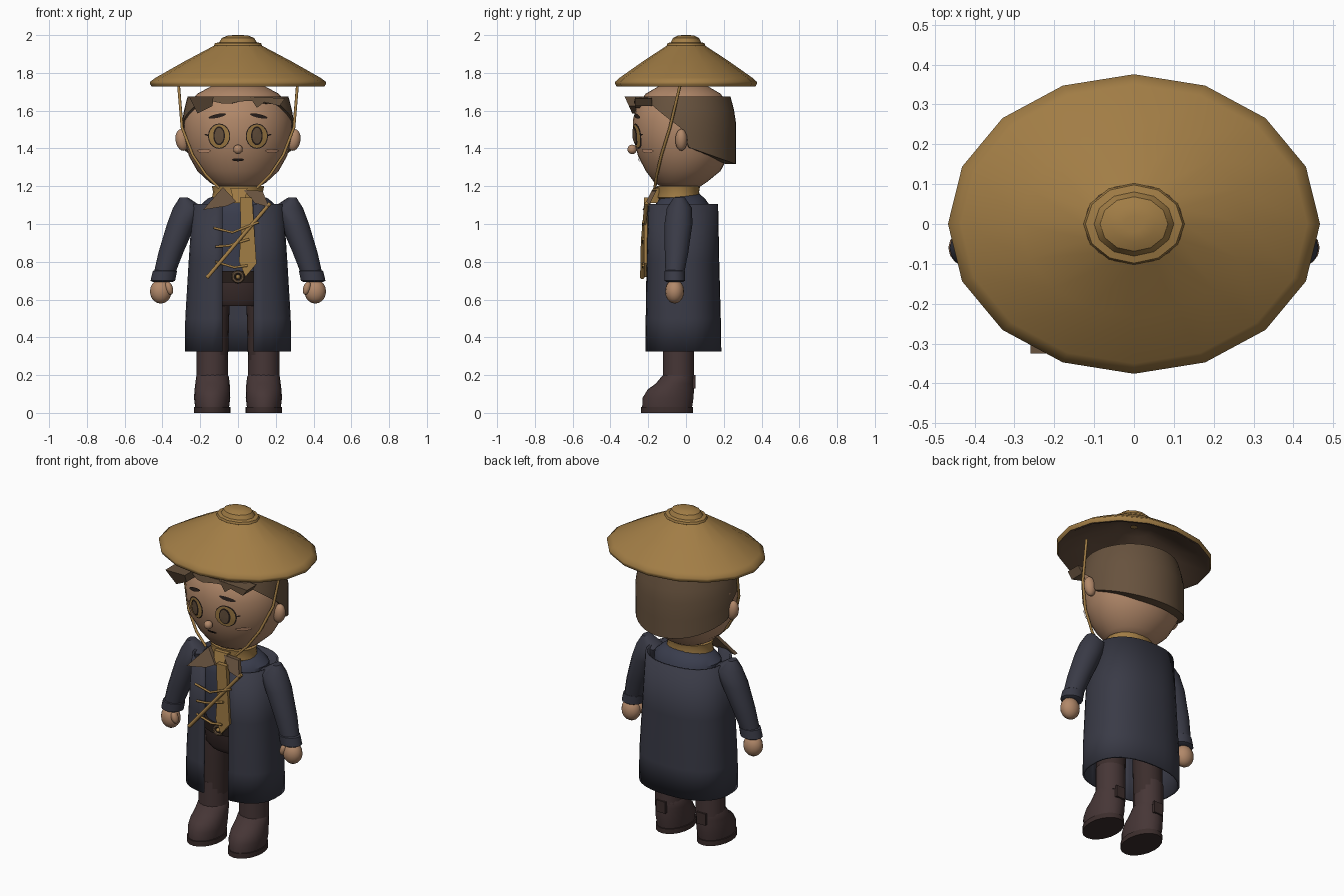
import bpy, bmesh, math
from mathutils import Vector
from mathutils.bvhtree import BVHTree

if "Cube" in bpy.data.objects:
    bpy.data.objects.remove(bpy.data.objects["Cube"])


def material(name, r, g, b):
    m = bpy.data.materials.new(name)
    m.diffuse_color = tuple((c / 255) ** 2.2 for c in (r, g, b)) + (1,)
    m.use_nodes = True
    m.node_tree.nodes["Principled BSDF"].inputs["Base Color"].default_value = m.diffuse_color
    return m


GOLD = material("straw_gold", 160, 124, 71)
HAIR = material("hair_brown", 103, 83, 64)
SKIN = material("skin", 176, 135, 105)
NAVY = material("coat_navy", 60, 61, 72)
SHIRT = material("shirt_blue", 60, 63, 78)
PANTS = material("trouser_brown", 62, 49, 48)
BOOT = material("boot_leather", 72, 57, 57)
INK = material("dark_ink", 42, 34, 31)
CHEEK = material("cheek_blush", 208, 155, 122)
LINING = material("hat_lining", 98, 77, 62)


def finish(bm, name, mat, angle=40, normals=True):
    if normals:
        bmesh.ops.recalc_face_normals(bm, faces=bm.faces)
    me = bpy.data.meshes.new(name)
    bm.to_mesh(me)
    bm.free()
    ob = bpy.data.objects.new(name, me)
    bpy.context.collection.objects.link(ob)
    me.materials.append(mat)
    bpy.ops.object.select_all(action='DESELECT')
    ob.select_set(True)
    bpy.context.view_layer.objects.active = ob
    if angle:
        bpy.ops.object.shade_smooth_by_angle(angle=math.radians(angle))
    return ob


def skin_rings(bm, rings, closed=True, caps=True):
    rows = [[bm.verts.new(p) for p in ring] for ring in rings]
    n = len(rows[0])
    for a, b in zip(rows, rows[1:]):
        for i in range(n if closed else n - 1):
            j = (i + 1) % n
            bm.faces.new((a[i], a[j], b[j], b[i]))
    if caps:
        bm.faces.new(rows[0])
        bm.faces.new(rows[-1])


def loft(name, rings, mat, n=20, caps=True, angle=40):
    """Stack of ellipses given as (cx, cy, z, rx, ry)."""
    bm = bmesh.new()
    turn = [2 * math.pi * i / n for i in range(n)]
    skin_rings(bm, [[(cx + rx * math.cos(t), cy + ry * math.sin(t), z) for t in turn]
                    for cx, cy, z, rx, ry in rings], caps=caps)
    return finish(bm, name, mat, angle)


def ellipsoid(name, c, r, mat, tilt=0):
    bm = bmesh.new()
    bmesh.ops.create_uvsphere(bm, u_segments=16, v_segments=10, radius=1)
    ob = finish(bm, name, mat, 60)
    ob.location, ob.scale, ob.rotation_euler = c, r, (0, tilt, 0)
    return ob


def prism(name, pts, y0, y1, mat, lean=0):
    """Outline in x and z, extruded from y0 to y1; lean pushes lower points forward."""
    bm = bmesh.new()
    top = max(z for x, z in pts)
    skin_rings(bm, [[(x, y - lean * (top - z), z) for x, z in pts] for y in (y0, y1)])
    return finish(bm, name, mat, 0)


def tube(name, pts, r, mat):
    cu = bpy.data.curves.new(name, 'CURVE')
    cu.dimensions, cu.bevel_depth, cu.bevel_resolution = '3D', r, 1
    cu.use_fill_caps = True
    sp = cu.splines.new('POLY')
    sp.points.add(len(pts) - 1)
    for p, co in zip(sp.points, pts):
        p.co = (*co, 1)
    ob = bpy.data.objects.new(name, cu)
    cu.materials.append(mat)
    bpy.context.collection.objects.link(ob)
    bpy.ops.object.select_all(action='DESELECT')
    ob.select_set(True)
    bpy.context.view_layer.objects.active = ob
    bpy.ops.object.convert(target='MESH')


# Straw hat with knob and darker underside
K = 0.805
loft("hat", [(0, 0, z, r, r * K) for z, r in
             [(1.728, .457), (1.74, .465), (1.752, .467), (1.775, .435), (1.86, .285), (1.945, .125)]],
     GOLD, 16, caps=False, angle=75)
loft("hat_knob", [(0, 0, z, r, r * K) for z, r in
                  [(1.935, .118), (1.945, .127), (1.957, .122), (1.962, .1), (1.985, .085),
                   (1.997, .055), (2.0, .025)]], GOLD, 12, angle=35)
loft("hat_lining", [(0, 0, z, r, r * K) for z, r in
                    [(1.728, .458), (1.73, .44), (1.82, .27), (1.91, .1), (1.92, .02)]],
     LINING, 16, caps=False, angle=60)

# Head
HEAD = [(1.19, .10), (1.22, .15), (1.28, .215), (1.36, .26), (1.45, .285),
        (1.55, .29), (1.63, .265), (1.69, .215), (1.73, .14), (1.75, .05)]
head = loft("head", [(0, -.015 - .015 * (z < 1.25), z, r, r * .92) for z, r in HEAD], SKIN, 32, angle=60)
bm = bmesh.new()
bm.from_mesh(head.data)
tree = BVHTree.FromBMesh(bm)
bm.free()


def face_patch(name, x, z, rx, rz, mat, layer=1, tilt=0, n=20):
    """Thin oval laid onto the face."""
    def on_face(u, v):
        px = x + u * math.cos(tilt) - v * math.sin(tilt)
        pz = z + u * math.sin(tilt) + v * math.cos(tilt)
        hit = tree.ray_cast(Vector((px, -1, pz)), Vector((0, 1, 0)))[0]
        return px, hit.y - .004 * layer, pz
    bm = bmesh.new()
    mid = bm.verts.new(on_face(0, 0))
    rim = [bm.verts.new(on_face(rx * math.cos(t), rz * math.sin(t)))
           for t in (2 * math.pi * i / n for i in range(n))]
    for i in range(n):
        bm.faces.new((mid, rim[i], rim[(i + 1) % n]))
    finish(bm, name, mat, 60, normals=False)


# Face details
for s in (-1, 1):
    face_patch("eye_outline", s * .1, 1.465, .059, .067, INK, 1)
    face_patch("eye_iris", s * .1, 1.465, .054, .062, GOLD, 2)
    face_patch("eye_ring", s * .1, 1.467, .031, .05, INK, 3)
    face_patch("eye_pupil", s * .1, 1.467, .024, .042, HAIR, 4)
    face_patch("eye_lash", s * .166, 1.472, .012, .004, INK, 2, s * .3)
    face_patch("eyebrow", s * .11, 1.572, .047, .01, INK, 2, -s * .22)
    face_patch("cheek", s * .18, 1.387, .035, .011, CHEEK, 3)
    ellipsoid("ear", (s * .295, -.025, 1.445), (.036, .032, .058), SKIN, s * .15)
    # Chin cord from hat to throat
    tube("chin_cord", [(s * .315, -.03, 1.74), (s * .296, -.085, 1.51), (s * .24, -.13, 1.365),
                       (s * .17, -.155, 1.26), (s * .1, -.165, 1.19)], .008, GOLD)
face_patch("mouth", 0, 1.34, .032, .008, INK, 2)
ellipsoid("nose", (0, -.285, 1.395), (.025, .025, .025), SKIN)


# Hair: open-topped shell, long at the back, short fringe in front
def hair_bottom(y, t):
    if y > 0:
        return 1.41 - y * .38
    if y > -.03:
        return 1.41 - y * 3.3
    if y > -.2:
        return 1.51 - (y + .03) * .72
    return 1.632 + .02 * abs(math.sin(3.5 * t))


def hair_ring(f, shrink=1):
    out = []
    for i in range(40):
        t = 2 * math.pi * i / 40
        c, s = math.cos(t), math.sin(t)
        low = hair_bottom(-.03 + .275 * s, t)
        z = low + (1.675 - low) * f
        k = 1 - .1 * max(0, (z - 1.53) / .145) ** 1.5
        ry = .295 if s > 0 else .264
        out.append((.296 * k * shrink * c, -.03 + ry * k * shrink * s, z))
    return out


bm = bmesh.new()
skin_rings(bm, [hair_ring(0, .82), hair_ring(0), hair_ring(.3), hair_ring(.6),
                hair_ring(.8), hair_ring(1), hair_ring(1, .75)], caps=False)
finish(bm, "hair", HAIR, 45)
# Fringe tufts: wedges leaning out of the hairline
prism("fringe_tuft_left", [(-.26, 1.675), (-.13, 1.675), (-.135, 1.625), (-.215, 1.585)],
      -.325, -.225, HAIR, -.45)
prism("fringe_tuft_right", [(.06, 1.675), (.25, 1.665), (.22, 1.625), (.14, 1.645), (.1, 1.615)],
      -.27, -.18, HAIR)

# Torso, hips, belt
loft("shirt", [(0, -.02, z, rx, ry) for z, rx, ry in
               [(.70, .17, .15), (.9, .18, .16), (1.05, .2, .16), (1.1, .2, .145),
                (1.135, .16, .12), (1.16, .1, .09)]], SHIRT, 24)
loft("hips", [(0, -.02, z, rx, ry) for z, rx, ry in
              [(.565, .15, .12), (.6, .18, .145), (.71, .18, .155)]], PANTS, 24)
loft("belt", [(0, -.02, z, .185, .168) for z in (.69, .75)], INK, 24)
bpy.ops.mesh.primitive_torus_add(location=(0, -.192, .72), rotation=(math.pi / 2, 0, 0), major_radius=.026,
                                 minor_radius=.009, major_segments=12, minor_segments=6)
bpy.context.object.name = "buckle"
bpy.context.object.data.materials.append(HAIR)
ellipsoid("buckle_stud", (0, -.19, .72), (.012, .012, .012), GOLD)


# Long coat, open down the front, squarer in front than behind
def coat_ring(z, a, b, cy):
    t0 = math.asin((.083 / a) ** (1 / .72))
    ring = []
    for i in range(33):
        t = t0 + (2 * math.pi - 2 * t0) * i / 32
        s, c = math.sin(t), math.cos(t)
        p = .72 if c > 0 else .86
        ring.append((a * math.copysign(abs(s) ** p, s), cy - b * math.copysign(abs(c) ** p, c), z))
    return ring


bm = bmesh.new()
skin_rings(bm, [coat_ring(*r) for r in [(.325, .275, .196, -.015), (.5, .274, .194, -.016),
                                        (.8, .256, .188, -.018), (1.105, .235, .182, -.018)]],
           closed=False, caps=False)
coat = finish(bm, "coat", NAVY)
mod = coat.modifiers.new("thickness", 'SOLIDIFY')
mod.thickness, mod.offset = .012, 0

for s in (-1, 1):
    # Sleeves, cuffs, hands
    loft("sleeve", [(s * x, y, z, rx, ry) for x, y, z, rx, ry in
                    [(.287, -.035, 1.14, .022, .03), (.262, -.035, 1.085, .082, .068),
                     (.3, -.04, 1.0, .076, .076), (.355, -.05, .85, .066, .064),
                     (.392, -.06, .73, .056, .05)]], NAVY, 14)
    loft("cuff", [(s * x, -.06, z, rx, rx * .86) for x, z, rx in
                  [(.386, .757, .054), (.387, .75, .064), (.398, .7, .065), (.4, .692, .05)]], NAVY, 14)
    ellipsoid("hand", (s * .409, -.06, .643), (.057, .05, .064), SKIN)
    ellipsoid("thumb", (s * .365, -.085, .66), (.02, .022, .036), SKIN, s * .3)
    # Legs and boots
    loft("leg", [(s * x, -.04, z, r, r) for x, z, r in
                 [(.12, .63, .078), (.13, .5, .083), (.135, .19, .08)]], PANTS, 18)
    loft("boot_shaft", [(s * .136, -.04, z, .083, .083) for z in (.18, .345)], BOOT, 18)
    loft("boot_foot", [(s * x, y, z, rx, ry) for x, y, z, rx, ry in
                       [(.135, -.04, .205, .078, .078), (.135, -.045, .19, .087, .086),
                        (.135, -.06, .155, .091, .1), (.136, -.08, .125, .094, .122),
                        (.137, -.095, .08, .096, .135), (.137, -.1, .03, .09, .132)]], BOOT, 20)
    loft("boot_sole", [(s * .137, -.1, z, .096, .138) for z in (0, .03)], PANTS, 20)
    prism("boot_heel_tab", [(s * .105, .13), (s * .165, .13), (s * .165, .2), (s * .105, .2)], .03, .05, PANTS)

# Neck scarf with knot ends and hanging tail
loft("neck", [(0, -.035, 1.1, .09, .085), (0, -.035, 1.24, .09, .085)], SKIN, 16)
loft("scarf", [(0, -.04, z, r, r * .83) for z, r in
               [(1.13, .12), (1.14, .138), (1.17, .132), (1.2, .138), (1.203, .11)]], GOLD, 20)
prism("scarf_end_left", [(-.08, 1.195), (-.01, 1.12), (-.06, 1.095), (-.185, 1.075)], -.17, -.145, HAIR, .5)
prism("scarf_end_right", [(.03, 1.18), (.13, 1.175), (.165, 1.09), (.09, 1.11)], -.18, -.155, HAIR, .5)
prism("scarf_knot", [(-.04, 1.19), (.05, 1.19), (.035, 1.11), (-.02, 1.11)], -.175, -.13, GOLD, .25)
prism("scarf_tail", [(.01, 1.14), (.075, 1.14), (.098, .79), (.04, .72), (.005, .8), (.015, .95)],
      -.222, -.195, GOLD)

# Diagonal twig and cord fastenings
tube("twig", [(-.165, -.232, .715), (0, -.228, .91), (.17, -.21, 1.11)], .011, GOLD)
for i, pts in enumerate([[(-.13, .98), (-.03, .955), (.11, 1.01)],
                         [(-.12, .88), (-.05, .885), (.06, .92)],
                         [(-.12, .8), (-.02, .77), (.05, .78)]]):
    tube("cord_fastening_%d" % (i + 1), [(x, -.226, z) for x, z in pts], .007, GOLD)
